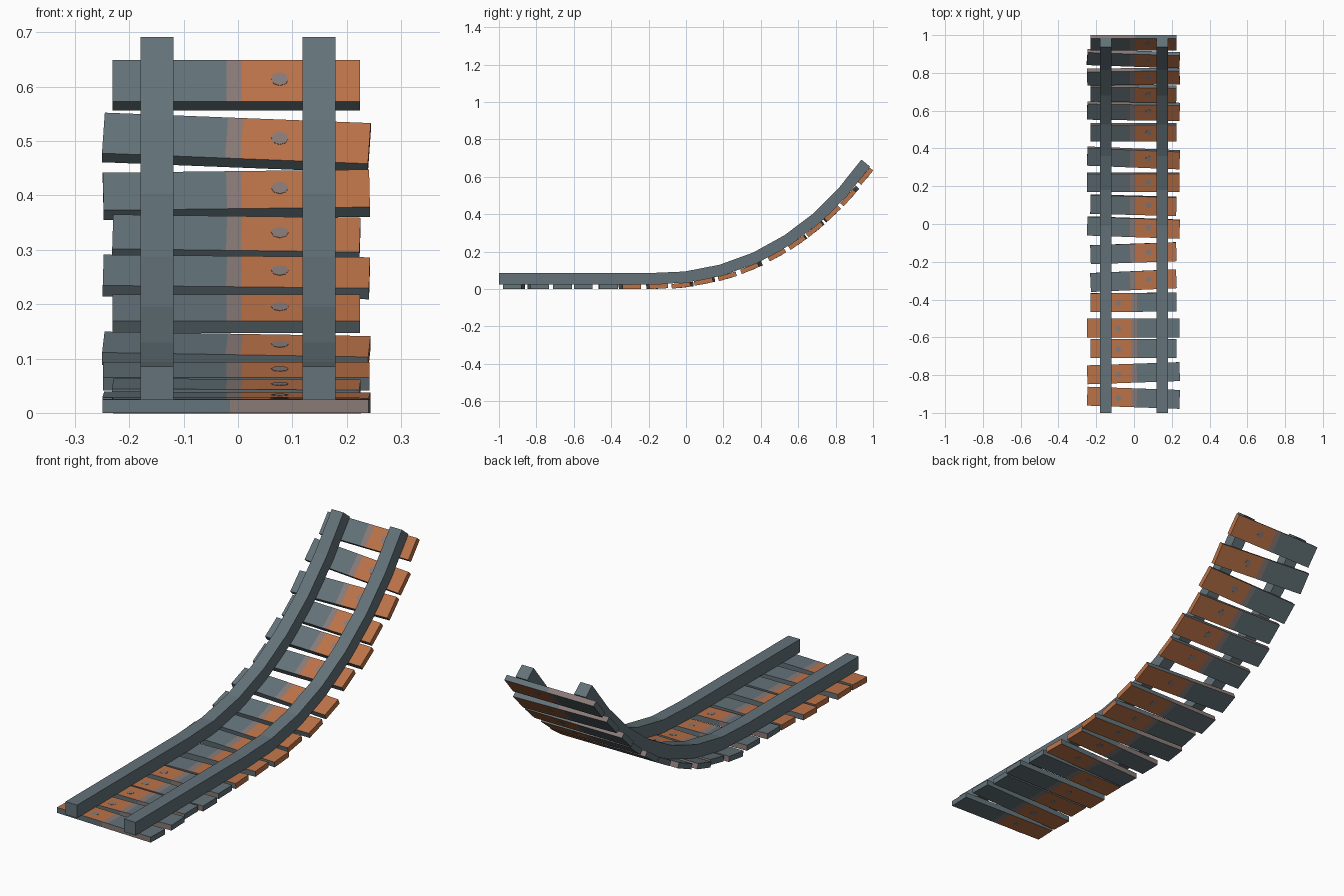
import bpy, bmesh, math
from mathutils import Matrix, Vector

if "Cube" in bpy.data.objects:
    bpy.data.objects.remove(bpy.data.objects["Cube"])


def material(name, rgb):
    m = bpy.data.materials.new(name)
    m.diffuse_color = (*rgb, 1)
    m.use_nodes = True
    m.node_tree.nodes["Principled BSDF"].inputs["Base Color"].default_value = m.diffuse_color
    return m


SLATE = material("slate_grey", (0.125, 0.17, 0.19))
ORANGE = material("rust_orange", (0.50, 0.17, 0.065))
MAUVE = material("worn_mauve", (0.25, 0.195, 0.185))


def make_object(name, bm, mats):
    bmesh.ops.recalc_face_normals(bm, faces=bm.faces)
    me = bpy.data.meshes.new(name)
    bm.to_mesh(me)
    bm.free()
    for m in mats:
        me.materials.append(m)
    ob = bpy.data.objects.new(name, me)
    bpy.context.collection.objects.link(ob)
    return ob


# Rail centre line in the y-z plane: flat run, then seven bends upward
SEGMENT_ANGLES = [2.5, 11, 20, 29, 37, 45, 51.5]
centre = [(-1.0, 0.055), (-0.2, 0.055)]
for a in SEGMENT_ANGLES:
    y, z = centre[-1]
    r = math.radians(a)
    centre.append((y + 0.196 * math.cos(r), z + 0.196 * math.sin(r)))
steps = [0] + SEGMENT_ANGLES
tilt = [0] + [(a + b) / 2 for a, b in zip(steps, steps[1:])] + [51]
tilt = [math.radians(a) for a in tilt]


def offset(d):
    """Centre line moved by d along its normal."""
    return [(y - d * math.sin(a), z + d * math.cos(a)) for (y, z), a in zip(centre, tilt)]


# Rails: square bars swept along the line
def rail(name, x):
    bm = bmesh.new()
    top, low = offset(0.03), offset(-0.03)
    rings = []
    for (ty, tz), (ly, lz) in zip(top, low):
        rings.append([bm.verts.new(p) for p in (
            (x - 0.03, ly, lz), (x + 0.03, ly, lz), (x + 0.03, ty, tz), (x - 0.03, ty, tz))])
    for a, b in zip(rings, rings[1:]):
        for i in range(4):
            j = (i + 1) % 4
            bm.faces.new((a[i], a[j], b[j], b[i]))
    bm.faces.new(rings[0])
    bm.faces.new(rings[-1])
    return make_object(name, bm, [SLATE])


rail("rail_left", -0.149)
rail("rail_right", 0.149)


# Sleepers: planks split into grey, worn and orange bands
def sleeper(name, length, matrix):
    bm = bmesh.new()
    bmesh.ops.create_cube(bm, size=1)
    bmesh.ops.scale(bm, vec=(length, 0.1, 0.025), verts=bm.verts)
    for x in (-0.018, 0.01):
        bmesh.ops.bisect_plane(bm, geom=bm.verts[:] + bm.edges[:] + bm.faces[:],
                               plane_co=(x, 0, 0), plane_no=(1, 0, 0))
    bm.normal_update()
    for f in bm.faces:
        x = f.calc_center_median().x
        if f.normal.y > 0.5:
            f.material_index = 2 if x < 0 else 0
        elif f.normal.y < -0.5:
            f.material_index = 0
        else:
            f.material_index = 0 if x < -0.018 else (1 if x > 0.01 else 2)
    # worn bolt spot on top and underside
    for side in (1, -1):
        at = Matrix.Translation((0.08, 0.004, side * 0.0125))
        r = bmesh.ops.create_cone(bm, cap_ends=True, segments=8, radius1=0.016,
                                  radius2=0.016, depth=0.0016, matrix=at)
        for f in {f for v in r["verts"] for f in v.link_faces}:
            f.material_index = 2
    ob = make_object(name, bm, [SLATE, ORANGE, MAUVE])
    ob.matrix_world = matrix


def bed_at(y):
    """Height and slope of the rail underside at y."""
    low = offset(-0.03)
    for i in range(len(low) - 1):
        if y <= low[i + 1][0] or i == len(low) - 2:
            t = (y - low[i][0]) / (low[i + 1][0] - low[i][0])
            z = low[i][1] + t * (low[i + 1][1] - low[i][1])
            s = max(0, min(1, t))
            return z, tilt[i] + s * (tilt[i + 1] - tilt[i])


# position along y, yaw in degrees, length
SLEEPERS = [(-0.92, -2, 0.49), (-0.79, 2, 0.49), (-0.66, 0, 0.455), (-0.55, 0, 0.49),
            (-0.415, 0.5, 0.455), (-0.30, 2.5, 0.455), (-0.155, 2, 0.455), (-0.02, -2, 0.49),
            (0.097, -1.5, 0.455), (0.217, 0, 0.49), (0.345, -2.5, 0.49), (0.48, 0, 0.455),
            (0.59, -1, 0.49), (0.683, -1.2, 0.455), (0.772, 1, 0.49), (0.866, -3, 0.49),
            (0.95, 0, 0.455)]

for i, (y, yaw, length) in enumerate(SLEEPERS):
    z, slope = bed_at(y)
    turn = math.radians(yaw) + (math.pi if i < 5 else 0)   # first five are laid the other way round
    m = (Matrix.Translation(Vector((-0.003, y, z))) @ Matrix.Rotation(slope, 4, 'X')
         @ Matrix.Translation((0, 0, -0.0125)) @ Matrix.Rotation(turn, 4, 'Z'))
    sleeper(f"sleeper_{i + 1:02d}", length, m)
